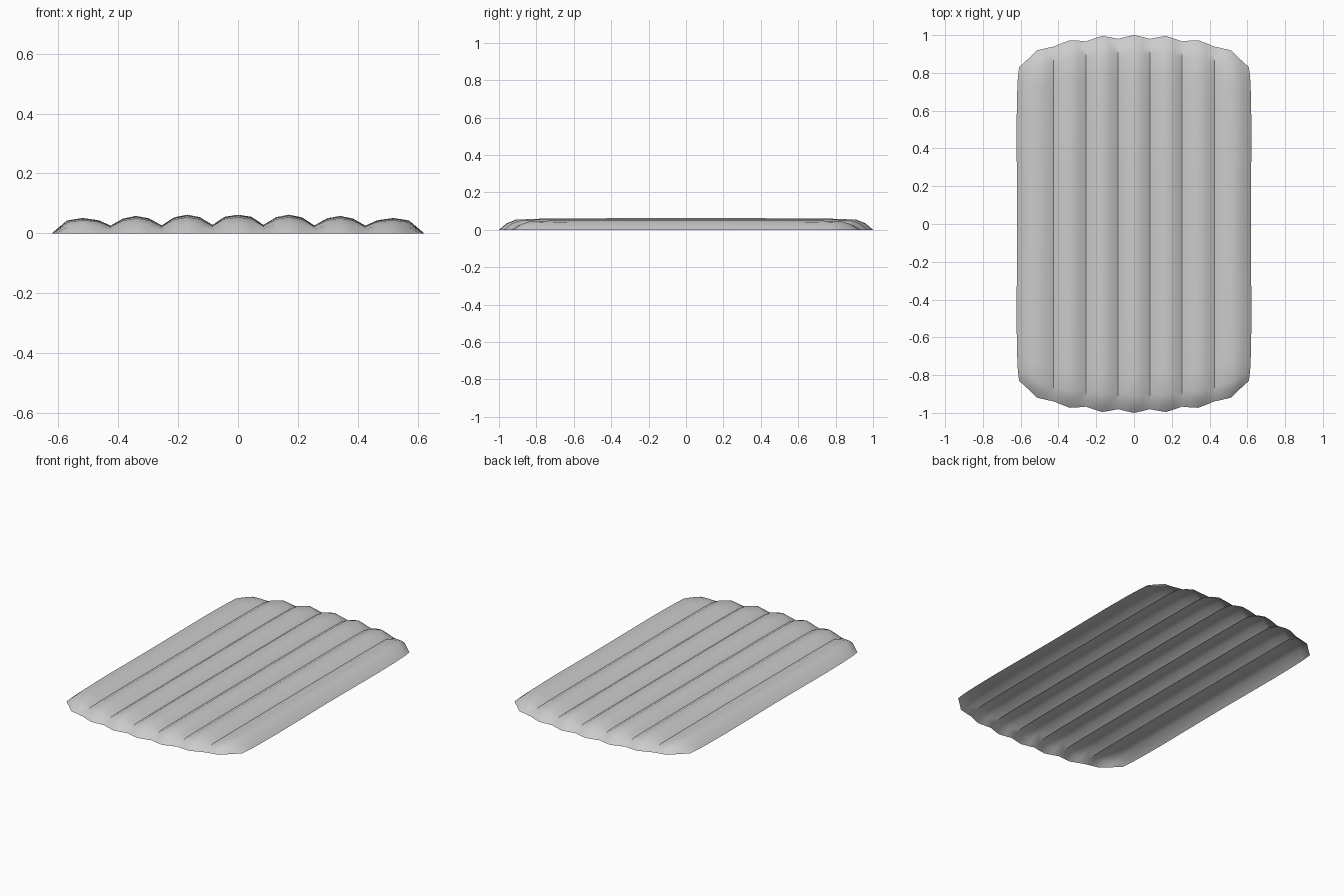
import bpy, bmesh

# Quarter cross-section columns: (x, crown height, y where the column meets the rim)
COLUMNS = [
    (0.000, 0.062, 1.000), (0.045, 0.055, 0.990), (0.085, 0.028, 0.980),
    (0.128, 0.054, 0.989), (0.170, 0.062, 0.995), (0.214, 0.053, 0.981),
    (0.255, 0.026, 0.967), (0.298, 0.050, 0.971), (0.342, 0.058, 0.973),
    (0.385, 0.049, 0.957), (0.427, 0.025, 0.940), (0.465, 0.043, 0.932),
    (0.520, 0.051, 0.920), (0.572, 0.043, 0.873), (0.622, 0.000, 0.830),
]
# Lengthwise rows: (fraction of length, height factor, width factor at the outer edge)
ROWS = [
    (0.00, 1.00, 0.994), (0.30, 1.00, 0.997), (0.60, 0.99, 1.000),
    (0.80, 0.95, 0.996), (0.91, 0.87, 0.991), (0.96, 0.55, 0.985), (1.00, 0.00, 0.978),
]

# Quarter of the ribbed, open-bottomed mat
bm = bmesh.new()
grid = []
for t, h, w in ROWS:
    row = []
    for x, z, y_end in COLUMNS:
        pinch = 1 - (1 - w) * (x / 0.622) ** 2
        row.append(bm.verts.new((x * pinch, t * y_end, z * h)))
    grid.append(row)
for a, b in zip(grid, grid[1:]):
    for i in range(len(COLUMNS) - 1):
        bm.faces.new((a[i], a[i + 1], b[i + 1], b[i]))

mesh = bpy.data.meshes.new("ribbed_mat")
bm.to_mesh(mesh)
bm.free()
mat = bpy.data.objects.new("ribbed_mat", mesh)
bpy.context.collection.objects.link(mat)

# Mirror to the full mat
bpy.context.view_layer.objects.active = mat
mat.select_set(True)
mirror = mat.modifiers.new("mirror", 'MIRROR')
mirror.use_axis = (True, True, False)
mirror.use_clip = True
bpy.ops.object.modifier_apply(modifier="mirror")

# Smooth tubes with sharp seams between them
bpy.ops.object.shade_smooth_by_angle(angle=0.7)
